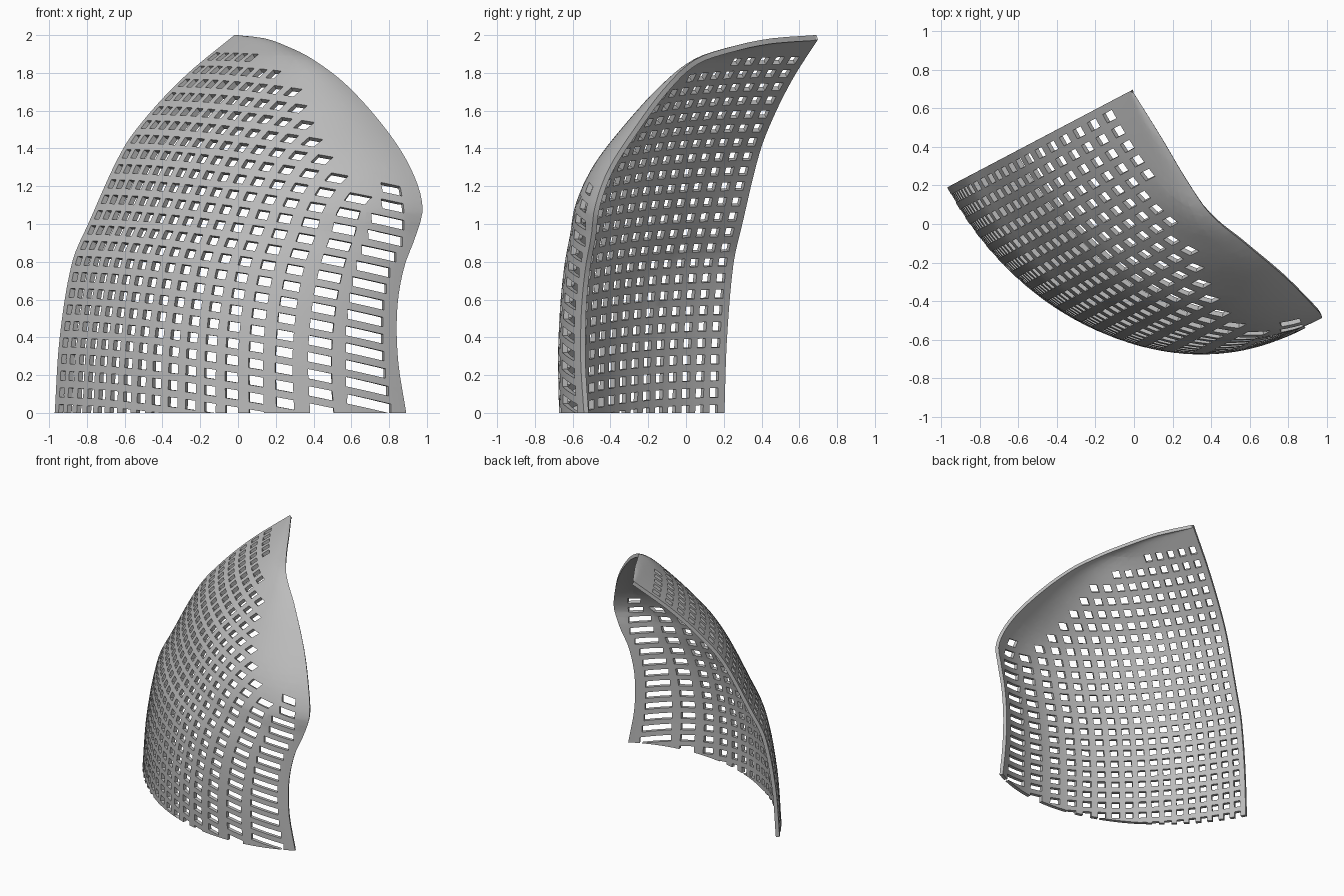
import bpy, bmesh, math
from mathutils import Vector

if "Cube" in bpy.data.objects:
    bpy.data.objects.remove(bpy.data.objects["Cube"])

# Guide curves: z -> free edge (across, depth), and z -> depth of the flat edge
U0 = -0.62
EDGE = [(0, .893, .536), (.28, .888, .49), (.55, .882, .488), (.77, .88, .53),
        (.94, .882, .60), (1.09, .882, .64), (1.29, .79, .62), (1.5, .61, .565),
        (1.74, .35, .46), (1.88, .12, .37), (1.945, -.12, .345),
        (1.985, -.355, .334), (2, -.61, .315)]
SIDE = [(0, -.77), (.4, -.74), (.8, -.665), (1, -.57), (1.4, -.36),
        (1.6, -.19), (1.8, .03), (2, .305)]
ACROSS = Vector((.466, -.885, 0))
INWARD = Vector((.885, .466, 0))
UP = Vector((0, 0, 1))
TILT, PITCH, HALF = 0.22, 0.09, 0.025
LAST, FIRST_ROW = .797, .03
THICK = 0.028


def curve(table, z, k):
    """Smooth interpolation of column k of a table over height."""
    z = min(max(z, 0), 2)
    n = len(table)
    i = max(j for j in range(n - 1) if table[j][0] <= z)

    def slope(j):
        a, b = table[max(j - 1, 0)], table[min(j + 1, n - 1)]
        return (b[k] - a[k]) / (b[0] - a[0])

    a, b = table[i], table[i + 1]
    h = b[0] - a[0]
    t = (z - a[0]) / h
    return ((1 + 2 * t) * (1 - t) ** 2 * a[k] + t * (1 - t) ** 2 * h * slope(i)
            + t * t * (3 - 2 * t) * b[k] + t * t * (t - 1) * h * slope(i + 1))


def section(z):
    """Width, edge depth and bulge of the quarter ellipse at a height."""
    we = curve(EDGE, z, 2)
    return (max(curve(EDGE, z, 1) - U0, .012), we,
            max(we - curve(SIDE, z, 1), .01))


def depth(u, z):
    a, we, d = section(z)
    s = min(max((u - U0) / a, 0), 1)
    return we - d * math.sqrt(1 - s * s)


def height_at(u, v):
    """Height where lattice row v meets the sheet."""
    lo, hi = -.15, 2.0
    for _ in range(25):
        z = (lo + hi) / 2
        if z + TILT * depth(u, z) < v:
            lo = z
        else:
            hi = z
    return z


def is_hole(c, r):
    """True where a square hole keeps clear of the plain border."""
    u = LAST - c * PITCH
    z = height_at(u, FIRST_ROW + r * PITCH)
    a, we, d = section(z)
    s = (u + HALF - U0) / a
    if z < -.04 or z > 1.93 or s > .99 or u + .03 > curve(EDGE, z + .07, 1):
        return False
    return d * math.sqrt(1 - s * s) > min(.13, .3 * d)


def slot_range(r):
    """Depth range of the long slot in row r, or None."""
    z = FIRST_ROW + r * PITCH - TILT * .35
    if not -.03 < z < 1.22:
        return None
    end = min(section(z)[1] - .08, .53)
    start = min(max(.2, depth(LAST + HALF, z) + .07), end - .1)
    return start, end


def lattice(p):
    """Across, inward and tilted-height coordinates of a point."""
    w = p.dot(INWARD)
    return p.dot(ACROSS), w, p.z + TILT * w


# Curved sheet
ROWS, COLS = 50, 36
bm = bmesh.new()
grid = []
for i in range(ROWS + 1):
    z = 2 - 2 * (1 - i / ROWS) ** 1.7
    a, we, d = section(z)
    row = []
    for j in range(COLS + 1):
        t = math.pi / 2 * j / COLS
        row.append(bm.verts.new(ACROSS * (U0 + a * math.sin(t))
                                + INWARD * (we - d * math.cos(t)) + UP * z))
    grid.append(row)
for low, high in zip(grid, grid[1:]):
    for j in range(COLS):
        bm.faces.new((low[j], low[j + 1], high[j + 1], high[j]))


def split(faces, point, normal):
    """Cut the given faces along a plane."""
    geom = set(faces)
    for f in faces:
        geom.update(f.edges)
        geom.update(f.verts)
    bmesh.ops.bisect_plane(bm, geom=list(geom), dist=1e-5,
                           plane_co=point, plane_no=normal)


# Score the sheet along the sides of all hole columns and rows
row_normal = UP + INWARD * TILT
for side in (-HALF, HALF):
    for c in range(16):
        split(bm.faces[:], ACROSS * (LAST - c * PITCH + side), ACROSS)
    for r in range(-3, 25):
        split(bm.faces[:], UP * (FIRST_ROW + r * PITCH + side), row_normal)

# Score the ends of the slots
slots = {r: slot_range(r) for r in range(-3, 25)}
for r, ends in slots.items():
    for w_end in ends or ():
        band = []
        for f in bm.faces:
            u, w, v = lattice(f.calc_center_median())
            if u > .6 and abs(v - FIRST_ROW - r * PITCH) < HALF:
                band.append(f)
        if band:
            split(band, INWARD * w_end, INWARD)

# Remove the faces inside holes and slots
holes = {(c, r) for c in range(16) for r in range(-3, 25) if is_hole(c, r)}
gone = []
for f in bm.faces:
    u, w, v = lattice(f.calc_center_median())
    c, r = round((LAST - u) / PITCH), round((v - FIRST_ROW) / PITCH)
    if abs(v - FIRST_ROW - r * PITCH) > HALF:
        continue
    in_hole = (c, r) in holes and abs(LAST - c * PITCH - u) < HALF
    ends = slots.get(r)
    in_slot = ends and u > .6 and ends[0] < w < ends[1]
    if in_hole or in_slot:
        gone.append(f)
bmesh.ops.delete(bm, geom=gone, context='FACES')

mesh = bpy.data.meshes.new("perforated_shell")
bm.to_mesh(mesh)
bm.free()
shell = bpy.data.objects.new("perforated_shell", mesh)
bpy.context.collection.objects.link(shell)

# Shell thickness, towards the hollow side
solid = shell.modifiers.new("thickness", 'SOLIDIFY')
solid.thickness = THICK
solid.offset = -1

# Single grey finish
grey = bpy.data.materials.new("plain_grey")
grey.use_nodes = True
colour = (.5, .5, .5, 1)
grey.diffuse_color = colour
grey.node_tree.nodes["Principled BSDF"].inputs["Base Color"].default_value = colour
mesh.materials.append(grey)

bpy.ops.object.select_all(action='DESELECT')
shell.select_set(True)
bpy.context.view_layer.objects.active = shell
bpy.ops.object.modifier_apply(modifier="thickness")
bpy.ops.object.shade_smooth_by_angle(angle=math.radians(30))
